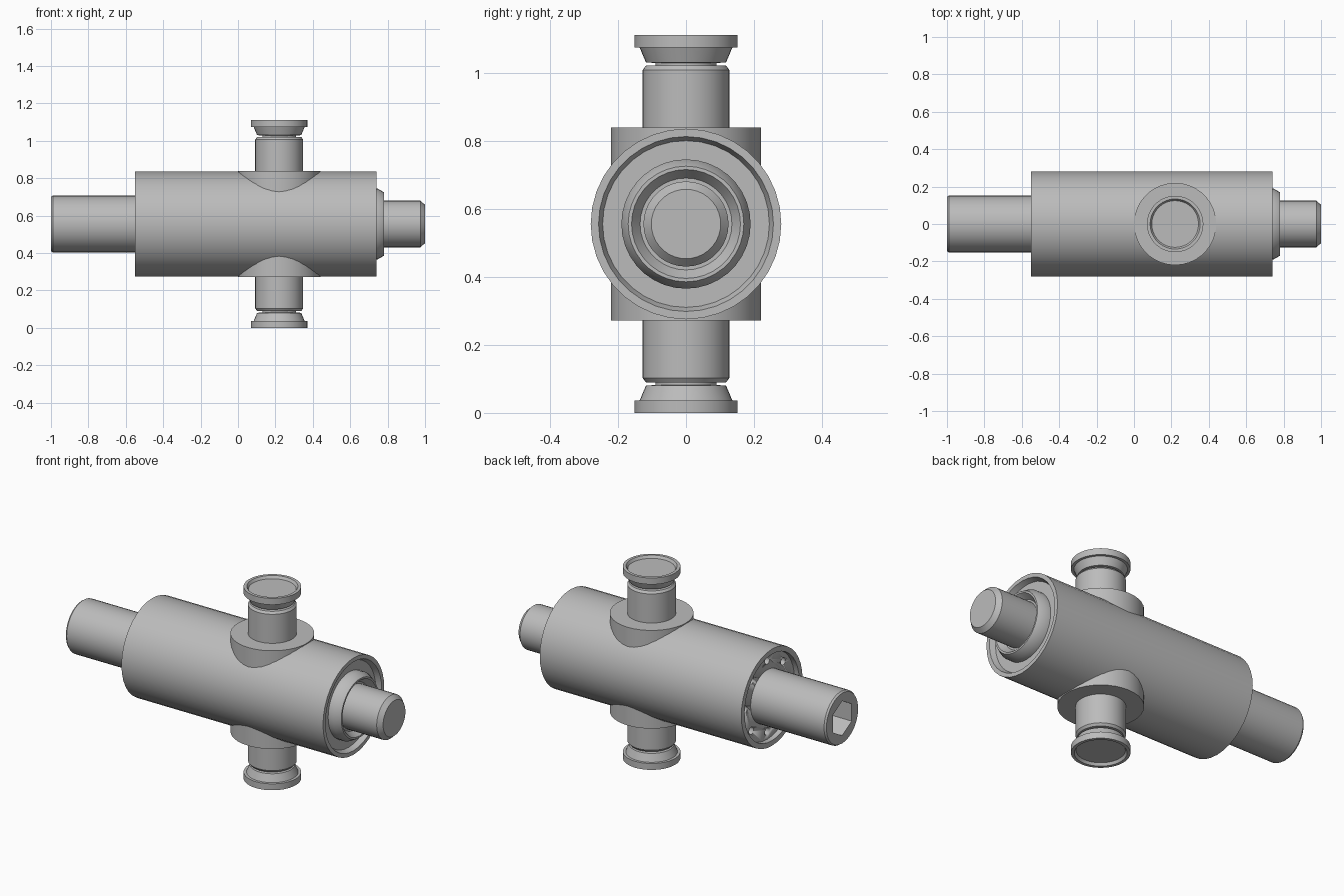
import bpy
import bmesh
from math import cos, sin, pi, radians
from mathutils import Matrix, Vector

if "Cube" in bpy.data.objects:
    bpy.data.objects.remove(bpy.data.objects["Cube"])

SEGMENTS = 36
AXIS_Z = 0.555
PORT_X = 0.22

steel = bpy.data.materials.new("grey_steel")
steel.use_nodes = True
steel.diffuse_color = (0.5, 0.5, 0.5, 1)
steel.node_tree.nodes["Principled BSDF"].inputs["Base Color"].default_value = (0.5, 0.5, 0.5, 1)

# Profiles run along local z: "along_x" lays them on the body axis
ALONG_X = Matrix.Translation((0, 0, AXIS_Z)) @ Matrix.Rotation(pi / 2, 4, 'Y')


def hex_radius(corner, angle):
    """Radius of a hexagon outline at an angle, from its corner radius."""
    return corner * cos(pi / 6) / cos(angle % (pi / 3) - pi / 6)


def lathe(name, profile, matrix):
    """Turn (radius, position[, 'hex']) points into a closed solid."""
    bm = bmesh.new()
    rings = []
    for radius, pos, *kind in profile:
        ring = []
        for i in range(SEGMENTS):
            a = 2 * pi * i / SEGMENTS
            r = hex_radius(radius, a) if kind else radius
            ring.append(bm.verts.new((r * cos(a), r * sin(a), pos)))
        rings.append(ring)
    for low, high in zip(rings, rings[1:]):
        for i in range(SEGMENTS):
            j = (i + 1) % SEGMENTS
            bm.faces.new((low[i], low[j], high[j], high[i]))
    bm.faces.new(rings[0][::-1])
    bm.faces.new(rings[-1])
    bm.transform(matrix)
    bmesh.ops.recalc_face_normals(bm, faces=bm.faces)
    mesh = bpy.data.meshes.new(name)
    bm.to_mesh(mesh)
    bm.free()
    mesh.materials.append(steel)
    obj = bpy.data.objects.new(name, mesh)
    bpy.context.collection.objects.link(obj)
    bpy.ops.object.select_all(action='DESELECT')
    obj.select_set(True)
    bpy.context.view_layer.objects.active = obj
    bpy.ops.object.shade_smooth_by_angle(angle=radians(30))
    return obj


# Main barrel, with a recess in each end
body = lathe("body", [(0.25, -0.52), (0.25, -0.55), (0.28, -0.55),
                      (0.28, 0.74), (0.257, 0.74), (0.245, 0.71)], ALONG_X)

# Ring of screw holes in the recessed face around the drive shaft
for k in range(8):
    a = k * pi / 4
    place = Matrix.Translation((0, 0.205 * cos(a), 0.205 * sin(a))) @ ALONG_X
    cutter = lathe("hole_cutter", [(0.021, -0.6), (0.021, -0.47)], place)
    cutter.hide_render = True
    cut = body.modifiers.new("screw_hole", 'BOOLEAN')
    cut.operation = 'DIFFERENCE'
    cut.solver = 'EXACT'
    cut.object = cutter
    bpy.context.view_layer.objects.active = body
    bpy.ops.object.modifier_apply(modifier=cut.name)
    bpy.data.objects.remove(cutter)

# Drive shaft with a hexagonal socket
lathe("socket_shaft", [(0.1, -0.85, 'hex'), (0.1, -1, 'hex'), (0.145, -1),
                       (0.152, -0.99), (0.152, -0.5)], ALONG_X)

# Collar and chamfered shaft on the other end
lathe("shaft_collar", [(0.19, 0.7), (0.19, 0.745), (0.17, 0.78),
                       (0.16, 0.78), (0.135, 0.745)], ALONG_X)
lathe("plain_shaft", [(0.125, 0.7), (0.125, 0.975), (0.102, 1)], ALONG_X)

# Matching ports above and below; heights are measured from the body axis
for side, flip in (("upper", 1), ("lower", -1)):
    place = Matrix.Translation((PORT_X, 0, AXIS_Z)) @ Matrix.Diagonal(Vector((1, 1, flip, 1)))
    lathe(side + "_boss", [(0.22, 0.05), (0.22, 0.284)], place)
    lathe(side + "_port", [(0.128, 0.2), (0.128, 0.452), (0.118, 0.465),
                           (0.09, 0.465), (0.09, 0.49)], place)
    lathe(side + "_flange", [(0.09, 0.473), (0.118, 0.475), (0.136, 0.518),
                             (0.151, 0.518), (0.151, 0.555), (0.134, 0.555),
                             (0.125, 0.54)], place)
